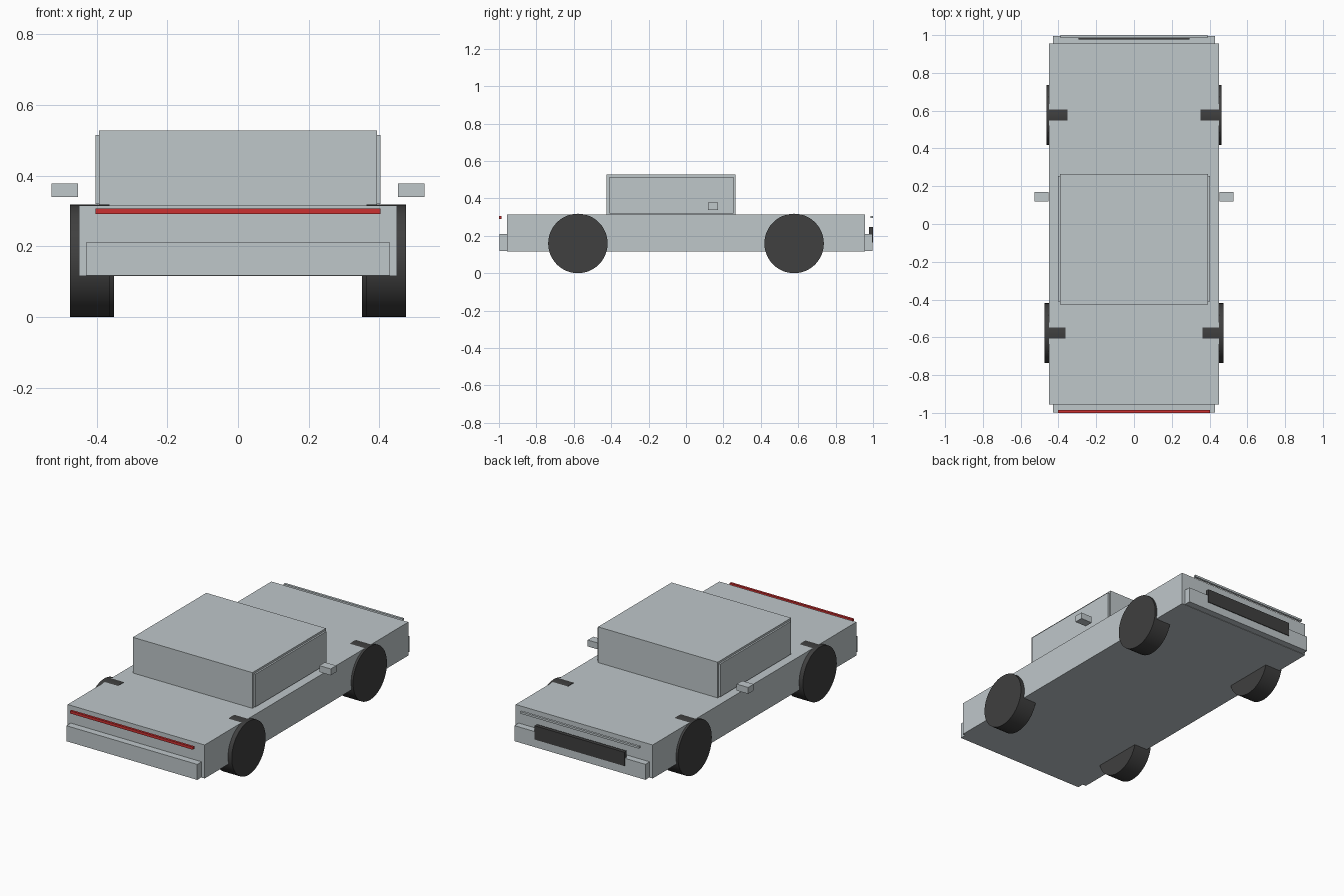
import bpy
import math

cube = bpy.data.objects.get("Cube")
if cube:
    bpy.data.objects.remove(cube, do_unlink=True)


def material(name, r, g, b):
    m = bpy.data.materials.new(name)
    m.use_nodes = True
    m.diffuse_color = (r, g, b, 1)
    m.node_tree.nodes["Principled BSDF"].inputs["Base Color"].default_value = (r, g, b, 1)
    return m


SILVER = material("silver_paint", 0.52, 0.57, 0.59)
RUBBER = material("dark_rubber", 0.05, 0.05, 0.05)
RED = material("red_light", 0.60, 0.03, 0.03)


def box(name, x, y, z, mat):
    """Box from (low, high) ranges on each axis."""
    ranges = (x, y, z)
    bpy.ops.mesh.primitive_cube_add(size=1, location=[(a + b) / 2 for a, b in ranges])
    ob = bpy.context.object
    ob.name = name
    ob.scale = [b - a for a, b in ranges]
    bpy.ops.object.transform_apply(location=False, rotation=False, scale=True)
    ob.data.materials.append(mat)
    return ob


def wheel(name, x, y, radius, width):
    bpy.ops.mesh.primitive_cylinder_add(vertices=48, radius=radius, depth=width,
                                        location=(x, y, radius),
                                        rotation=(0, math.pi / 2, 0))
    ob = bpy.context.object
    ob.name = name
    ob.data.materials.append(RUBBER)
    bpy.ops.object.shade_smooth_by_angle(angle=math.radians(30))


# Body and cabin
box("body", (-0.45, 0.45), (-0.956, 0.956), (0.116, 0.315), SILVER)
box("cabin", (-0.393, 0.393), (-0.426, 0.264), (0.315, 0.527), SILVER)

# Bumpers and light bars at both ends
box("front_bumper", (-0.43, 0.43), (-0.997, -0.956), (0.118, 0.21), SILVER)
box("rear_bumper", (-0.43, 0.43), (0.956, 0.996), (0.118, 0.21), SILVER)
box("red_light_bar", (-0.403, 0.403), (-1.0, -0.986), (0.291, 0.307), RED)
box("silver_light_bar", (-0.39, 0.39), (0.986, 1.0), (0.294, 0.306), SILVER)
box("grille", (-0.295, 0.295), (0.978, 1.0), (0.165, 0.247), RUBBER)

# Paired side parts
for side, s in (("left", 1), ("right", -1)):
    def span(a, b):
        return sorted((s * a, s * b))

    box(side + "_side_window", span(0.39, 0.403), (-0.41, 0.254), (0.32, 0.515), SILVER)
    box(side + "_mirror", span(0.452, 0.527), (0.118, 0.17), (0.339, 0.377), SILVER)
    wheel(side + "_front_wheel", s * 0.419, -0.578, 0.159, 0.112)
    wheel(side + "_rear_wheel", s * 0.407, 0.578, 0.159, 0.112)
